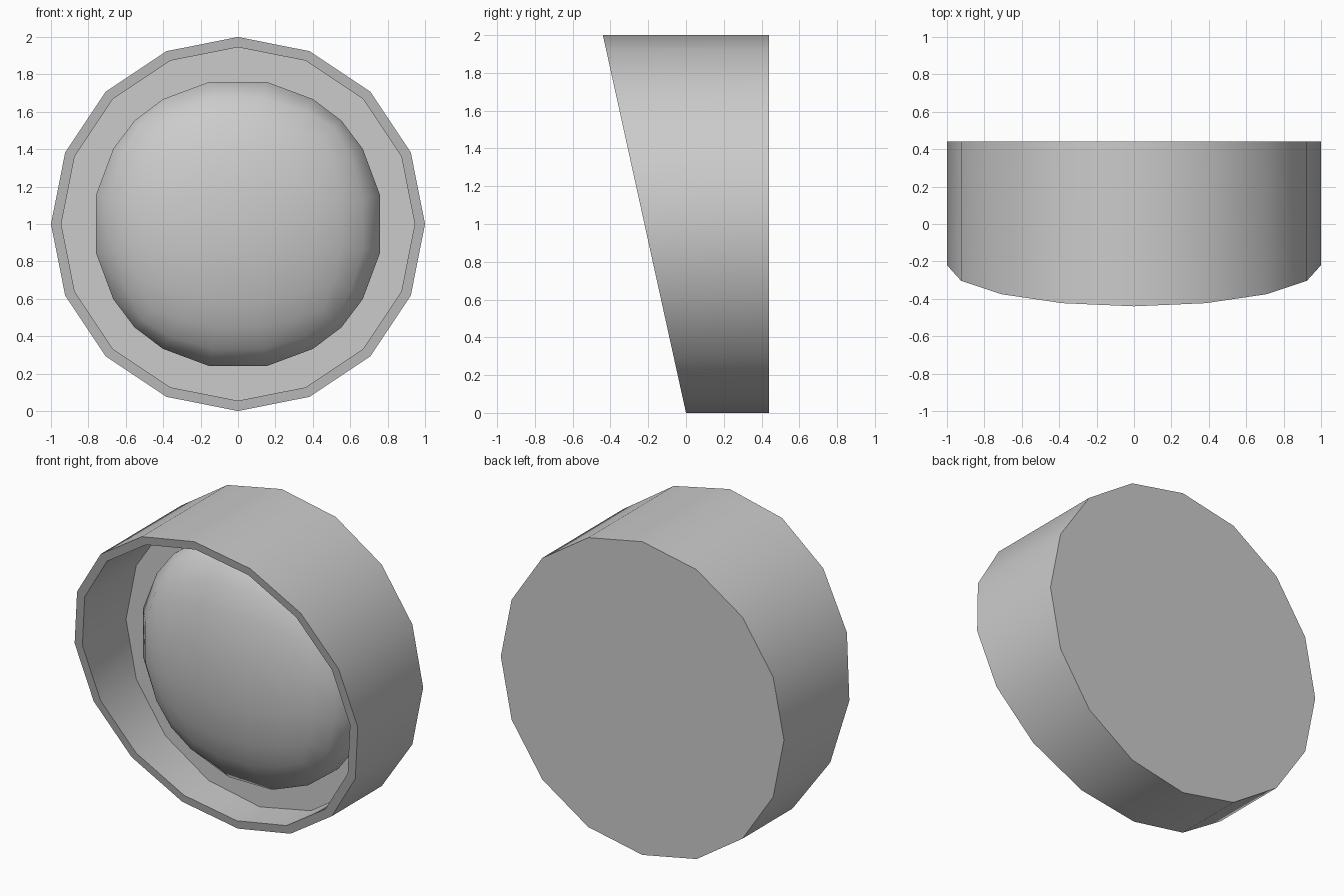
import bpy, bmesh, math
from mathutils import Vector

if "Cube" in bpy.data.objects:
    bpy.data.objects.remove(bpy.data.objects["Cube"])

SIDES = 16
CENTRE_Z = 1.0
BACK_Y = 0.44
FLOOR_Y = 0.22
SLOPE = 0.22          # front rim leans forward with height


def finish(name, bm, angle):
    mesh = bpy.data.meshes.new(name)
    bm.to_mesh(mesh)
    bm.free()
    for p in mesh.polygons:
        p.use_smooth = True
    mesh.set_sharp_from_angle(angle=math.radians(angle))
    obj = bpy.data.objects.new(name, mesh)
    bpy.context.collection.objects.link(obj)
    return obj


def ring(bm, radius, depth):
    """Ring of vertices; depth is a y value, or None for the slanted rim."""
    verts = []
    for k in range(SIDES):
        a = 2 * math.pi * k / SIDES
        z = CENTRE_Z + radius * math.sin(a)
        y = -SLOPE * z if depth is None else depth
        verts.append(bm.verts.new((radius * math.cos(a), y, z)))
    return verts


# Housing: outer wall, slanted rim, inner wall, recessed floor
bm = bmesh.new()
rings = [ring(bm, 1.0, BACK_Y), ring(bm, 1.0, None),
         ring(bm, 0.945, None), ring(bm, 0.945, FLOOR_Y)]
for a, b in zip(rings, rings[1:]):
    for k in range(SIDES):
        n = (k + 1) % SIDES
        bm.faces.new((a[k], a[n], b[n], b[k]))
bm.faces.new(rings[0])
bm.faces.new(rings[-1])
bmesh.ops.recalc_face_normals(bm, faces=bm.faces)
finish("housing", bm, 30)

# Lens: front half of a flattened cube-sphere, set into the floor
bm = bmesh.new()
bmesh.ops.create_cube(bm, size=2)
bmesh.ops.subdivide_edges(bm, edges=bm.edges[:], cuts=4, use_grid_fill=True)
back = [v for v in bm.verts if v.co.y > 0.3]
bmesh.ops.delete(bm, geom=back, context='VERTS')
for v in bm.verts:
    d = v.co.normalized()
    v.co = Vector((0.79 * d.x, 0.19 + 0.33 * d.y, CENTRE_Z + 0.79 * d.z))
finish("lens", bm, 80)
